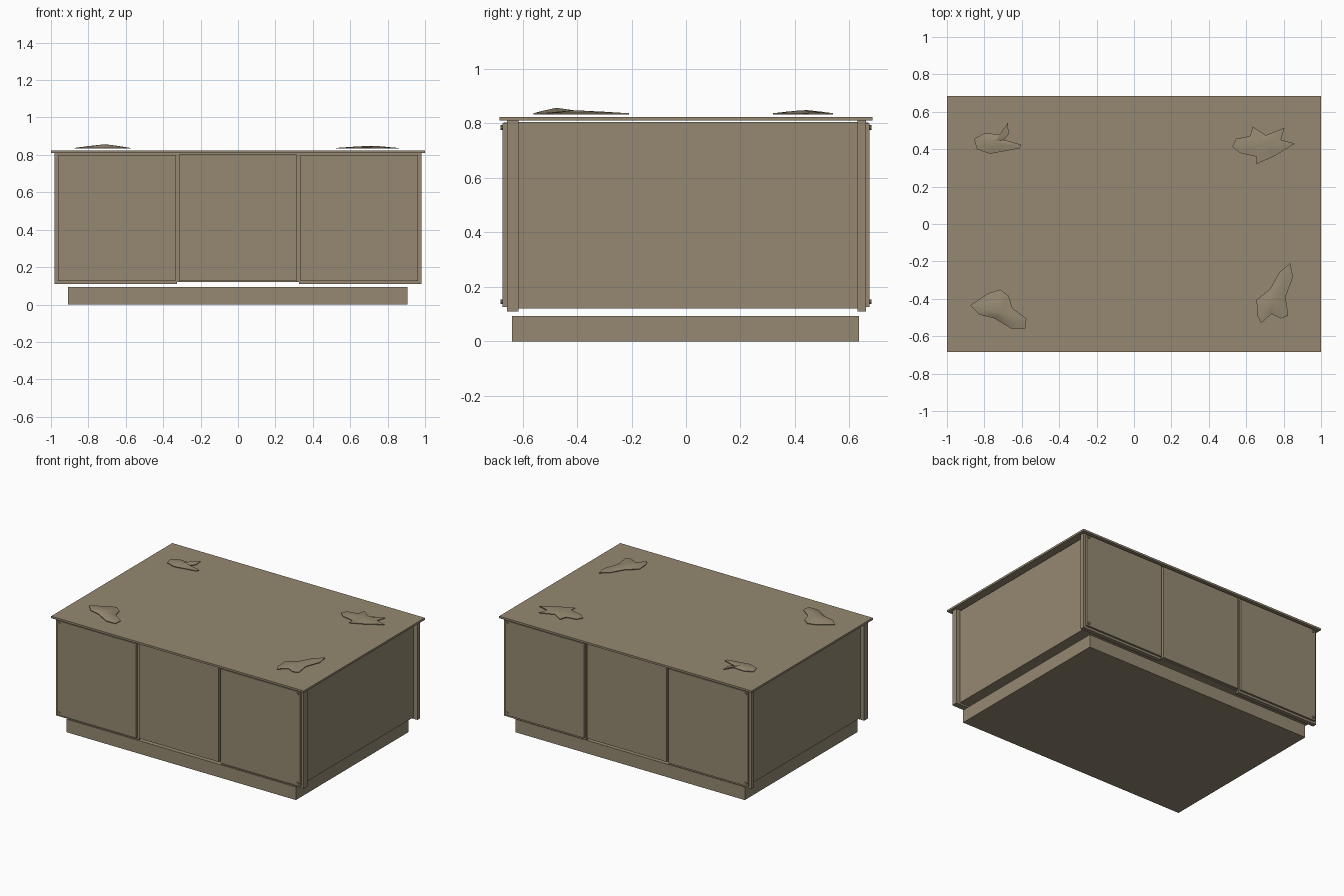
import bpy, bmesh, math
from mathutils import Matrix, Vector

if "Cube" in bpy.data.objects:
    bpy.data.objects.remove(bpy.data.objects["Cube"])

mat = bpy.data.materials.new("olive taupe")
mat.diffuse_color = (0.30, 0.25, 0.165, 1)
mat.use_nodes = True
mat.node_tree.nodes["Principled BSDF"].inputs["Base Color"].default_value = mat.diffuse_color


def finish(name, bm):
    bmesh.ops.recalc_face_normals(bm, faces=bm.faces)
    me = bpy.data.meshes.new(name)
    bm.to_mesh(me)
    bm.free()
    me.materials.append(mat)
    ob = bpy.data.objects.new(name, me)
    bpy.context.collection.objects.link(ob)
    return ob


def box(name, x, y, z):
    """Box from (min, max) ranges."""
    x, y, z = sorted(x), sorted(y), sorted(z)
    bm = bmesh.new()
    bmesh.ops.create_cube(bm, size=1)
    for v in bm.verts:
        v.co = Vector([r[0] if c < 0 else r[1] for c, r in zip(v.co, (x, y, z))])
    return finish(name, bm)


def screw(name, x, y, z):
    bm = bmesh.new()
    bmesh.ops.create_cone(bm, cap_ends=True, segments=10, radius1=0.009, radius2=0.009,
                          depth=0.014, matrix=Matrix.Translation((x, y, z))
                          @ Matrix.Rotation(math.pi / 2, 4, 'X'))
    return finish(name, bm)


def ornament(name, outline, peak, base=0.833, rim=0.837):
    """Low faceted mound: thin rim, inner shoulder ring and a peak."""
    bm = bmesh.new()
    px, py, pz = peak
    rings = []
    for f, z in ((0, base), (0, rim), (0.45, rim + (pz - rim) * 0.5)):
        rings.append([bm.verts.new((x + (px - x) * f, y + (py - y) * f, z)) for x, y in outline])
    n = len(outline)
    top = bm.verts.new(peak)
    bm.faces.new(rings[0][::-1])
    for i in range(n):
        j = (i + 1) % n
        for a, b in zip(rings, rings[1:]):
            bm.faces.new((a[i], a[j], b[j], b[i]))
        bm.faces.new((rings[2][i], rings[2][j], top))
    ob = finish(name, bm)
    for p in ob.data.polygons:
        p.use_smooth = True
    bpy.context.view_layer.objects.active = ob
    ob.select_set(True)
    bpy.ops.object.shade_smooth_by_angle(angle=math.radians(35))
    ob.select_set(False)


# Plinth, cabinet body and worktop
box("plinth", (-0.91, 0.905), (-0.638, 0.635), (0, 0.093))
box("cabinet_body", (-0.95, 0.95), (-0.625, 0.635), (0.121, 0.804))
box("worktop", (-1, 1), (-0.685, 0.685), (0.810, 0.824))

# Front and back faces, each with three panels
for side, s in (("front", -1), ("back", 1)):
    inner, outer = (0.615, 0.657) if s < 0 else (0.63, 0.66)
    for label, m in (("left", -1), ("right", 1)):
        box(f"{side}_{label}_frame", (m * 0.325, m * 0.98), (s * inner, s * outer), (0.109, 0.812))
        box(f"{side}_{label}_door", (m * 0.335, m * 0.962), (s * outer, s * 0.674), (0.125, 0.80))
    box(f"{side}_centre_frame", (-0.325, 0.325), (s * inner, s * (outer - 0.008)), (0.121, 0.81))
    box(f"{side}_centre_door", (-0.315, 0.315), (s * (outer - 0.008), s * 0.67), (0.127, 0.803))
    # Screws at the outer door corners
    for x in (-0.945, 0.945):
        for z in (0.145, 0.785):
            screw(f"{side}_screw", x, s * 0.674, z)

# Four small star-like ornaments on the worktop
ornament("front_left_ornament",
         [(-0.875, -0.435), (-0.78, -0.37), (-0.715, -0.35), (-0.67, -0.385), (-0.65, -0.45),
          (-0.575, -0.505), (-0.58, -0.56), (-0.655, -0.56), (-0.745, -0.505), (-0.825, -0.485)],
         (-0.71, -0.475, 0.857))
ornament("front_right_ornament",
         [(0.655, -0.405), (0.725, -0.35), (0.78, -0.255), (0.835, -0.21), (0.85, -0.285),
          (0.81, -0.39), (0.825, -0.49), (0.785, -0.505), (0.735, -0.48), (0.68, -0.53),
          (0.66, -0.49)],
         (0.74, -0.41, 0.848))
ornament("back_left_ornament",
         [(-0.855, 0.455), (-0.80, 0.485), (-0.71, 0.48), (-0.675, 0.54), (-0.67, 0.48),
          (-0.695, 0.45), (-0.605, 0.425), (-0.61, 0.405), (-0.77, 0.375), (-0.84, 0.40)],
         (-0.745, 0.44, 0.849))
ornament("back_right_ornament",
         [(0.525, 0.415), (0.545, 0.455), (0.62, 0.47), (0.635, 0.52), (0.705, 0.475),
          (0.805, 0.515), (0.785, 0.45), (0.86, 0.43), (0.755, 0.365), (0.655, 0.32),
          (0.655, 0.36), (0.565, 0.38)],
         (0.69, 0.425, 0.848))
